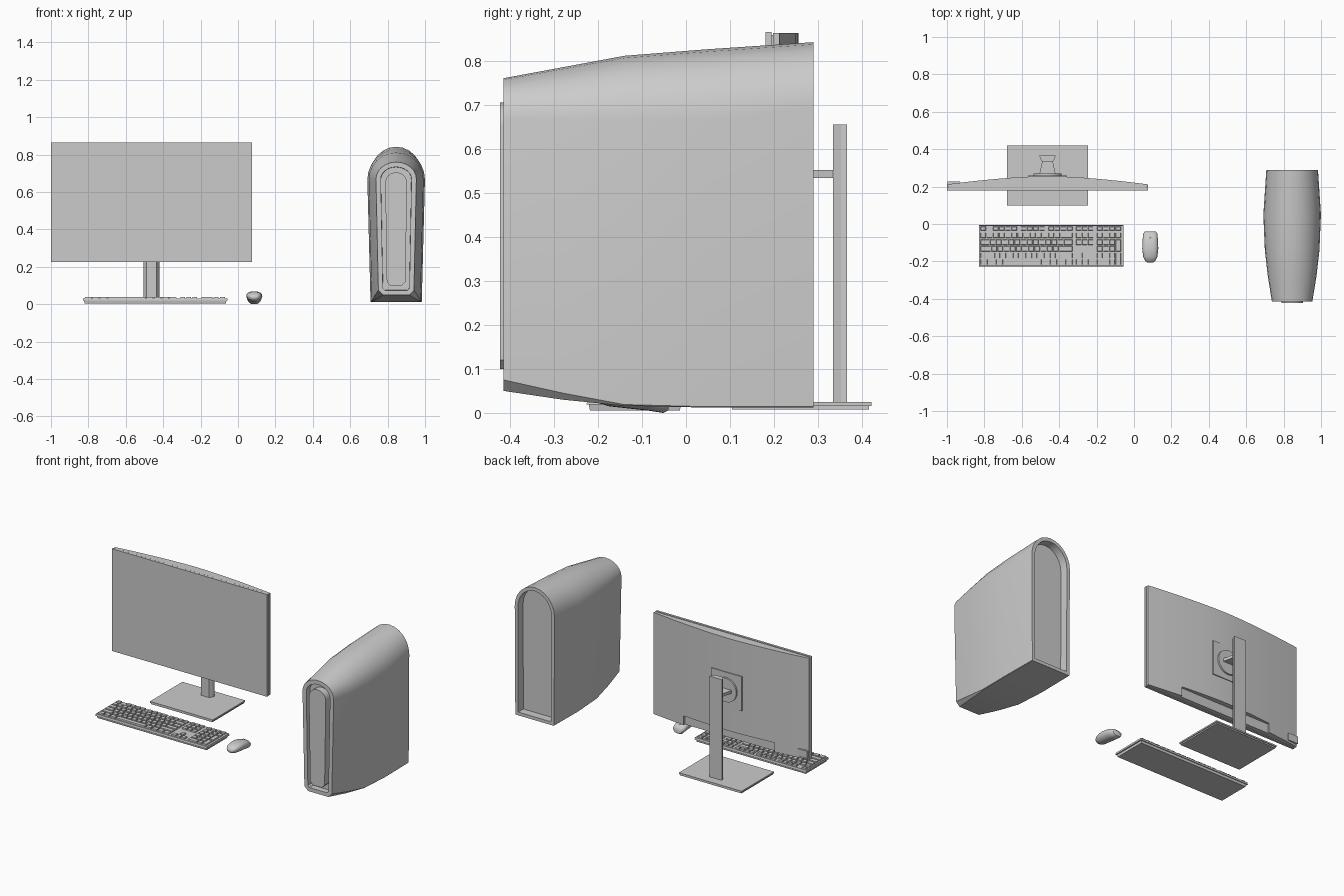
import bpy, bmesh, math
from mathutils import Matrix, Vector

if "Cube" in bpy.data.objects:
    bpy.data.objects.remove(bpy.data.objects["Cube"])


def finish(name, bm, smooth=None):
    bmesh.ops.recalc_face_normals(bm, faces=bm.faces[:])
    me = bpy.data.meshes.new(name)
    bm.to_mesh(me)
    bm.free()
    ob = bpy.data.objects.new(name, me)
    bpy.context.collection.objects.link(ob)
    if smooth:
        bpy.ops.object.select_all(action='DESELECT')
        ob.select_set(True)
        bpy.context.view_layer.objects.active = ob
        bpy.ops.object.shade_smooth_by_angle(angle=math.radians(smooth))
    return ob


def add_box(bm, x0, x1, y0, y1, z0, z1, taper=0.0):
    # box whose top is inset by taper
    lo = [bm.verts.new(p) for p in ((x0, y0, z0), (x1, y0, z0), (x1, y1, z0), (x0, y1, z0))]
    t = taper
    hi = [bm.verts.new(p) for p in ((x0 + t, y0 + t, z1), (x1 - t, y0 + t, z1),
                                    (x1 - t, y1 - t, z1), (x0 + t, y1 - t, z1))]
    bm.faces.new(lo[::-1])
    bm.faces.new(hi)
    for i in range(4):
        j = (i + 1) % 4
        bm.faces.new((lo[i], lo[j], hi[j], hi[i]))


def box(name, *dims, taper=0.0):
    bm = bmesh.new()
    add_box(bm, *dims, taper=taper)
    return finish(name, bm)


def loft(rings):
    # skin between equal-length rings, capped; returns bmesh and the two caps
    bm = bmesh.new()
    vs = [[bm.verts.new(p) for p in r] for r in rings]
    n = len(rings[0])
    for a, b in zip(vs, vs[1:]):
        for i in range(n):
            j = (i + 1) % n
            bm.faces.new((a[i], a[j], b[j], b[i]))
    caps = bm.faces.new(vs[0][::-1]), bm.faces.new(vs[-1])
    bmesh.ops.recalc_face_normals(bm, faces=bm.faces[:])
    return bm, caps


def prism(name, pts, z0, z1, smooth=None):
    bm, _ = loft([[(x, y, z) for x, y in pts] for z in (z0, z1)])
    return finish(name, bm, smooth)


def cylinder(name, r, depth, loc, axis, seg=24):
    bm = bmesh.new()
    bmesh.ops.create_cone(bm, cap_ends=True, segments=seg, radius1=r, radius2=r, depth=depth)
    bm.transform(Matrix.Translation(loc) @ Matrix.Rotation(math.pi / 2, 4, axis))
    return finish(name, bm, 30)


# ---- monitor: thin panel, seam, gently curved back shell ----
MX, MH = -0.4625, 0.5375
box("screen_panel", -1, 0.075, 0.18, 0.194, 0.225, 0.865)
box("screen_seam", -0.993, 0.068, 0.193, 0.2, 0.232, 0.858)
back = [(MX + MH * t, 0.212 + 0.044 * (1 - abs(t) ** 1.6)) for t in [1 - i / 6 for i in range(13)]]
shell = prism("monitor_back", [(-1, 0.198), (0.075, 0.198)] + back, 0.227, 0.863, 20)

# port bay cut into the lower back
cut = box("port_bay_cutter", -0.78, -0.15, 0.225, 0.3, 0.2, 0.285)
cut.hide_render = True
cut.hide_viewport = True
mod = shell.modifiers.new("port_bay", 'BOOLEAN')
mod.object = cut
mod.operation = 'DIFFERENCE'
mod.solver = 'EXACT'
box("control_block", -0.998, -0.93, 0.2, 0.226, 0.24, 0.285)

# ---- monitor stand ----
box("mount_plate", MX - 0.105, MX + 0.105, 0.235, 0.26, 0.435, 0.65)
cylinder("mount_disc", 0.075, 0.012, (MX, 0.264, 0.543), 'X', 32)
prism("stand_arm", [(MX - 0.045, 0.258), (MX + 0.045, 0.258), (MX + 0.027, 0.34), (MX - 0.027, 0.34)], 0.534, 0.552)
prism("stand_pole", [(MX - 0.028, 0.334), (MX + 0.028, 0.334), (MX + 0.04, 0.352),
                     (MX + 0.043, 0.366), (MX - 0.043, 0.366), (MX - 0.04, 0.352)], 0.02, 0.655)
box("stand_base", -0.68, -0.245, 0.1, 0.421, 0.016, 0.025)
box("stand_foot", -0.675, -0.25, 0.104, 0.416, 0.008, 0.016)

# ---- computer tower: lofted arch with recessed ends ----
TX = 0.8455


def arch(y, hb, hs, zb, zt, c, rise, seg=12):
    pts = [(-hb, zb + c), (-hb + c, zb), (hb - c, zb), (hb, zb + c)]
    for i in range(seg + 1):
        a = math.pi * i / seg
        pts.append((hs * math.cos(a), zt - rise + rise * math.sin(a)))
    return [(TX + x, y, z) for x, z in pts]


bm, (front, rear) = loft([
    arch(-0.415, 0.095, 0.108, 0.05, 0.76, 0.025, 0.09),
    arch(-0.28, 0.115, 0.13, 0.03, 0.785, 0.015, 0.12),
    arch(-0.14, 0.13, 0.146, 0.016, 0.811, 0.003, 0.145),
    arch(0.05, 0.137, 0.154, 0.012, 0.826, 0.002, 0.16),
    arch(0.29, 0.134, 0.138, 0.012, 0.842, 0.002, 0.15)])
for cap, rim, move in ((front, 0.026, 0.035), (rear, 0.022, -0.05)):
    # rim, then straight-walled recess
    bmesh.ops.inset_region(bm, faces=[cap], thickness=rim)
    bmesh.ops.inset_region(bm, faces=[cap], thickness=0.001)
    bmesh.ops.translate(bm, verts=cap.verts[:], vec=Vector((0, move, 0)))
finish("tower_case", bm, 35)

bm, (front, rear) = loft([arch(-0.37, 0.05, 0.058, 0.1, 0.705, 0.02, 0.055),
                          arch(-0.422, 0.05, 0.058, 0.1, 0.705, 0.02, 0.055)])
finish("tower_front_panel", bm, 35)

# ---- keyboard ----
bm = bmesh.new()
add_box(bm, -0.83, -0.055, -0.226, -0.006, 0.019, 0.032, 0.002)
add_box(bm, -0.82, -0.065, -0.218, -0.014, 0.005, 0.02, -0.003)
finish("keyboard_body", bm)

ROWS = [-0.024, -0.061, -0.097, -0.133, -0.168, -0.203]
keys = bmesh.new()


def key_row(x, row, widths, unit, tall=0.0):
    # negative widths are gaps
    h = 0.011 if row == 0 else 0.0145
    for w in widths:
        if w > 0:
            add_box(keys, x + 0.002, x + w * unit - 0.002, ROWS[row] - h - tall,
                    ROWS[row] + h, 0.03, 0.04, 0.002)
        x += abs(w) * unit


U, NAV, PAD = 0.033, -0.312, -0.199
main = [[1, -1] + [1] * 4 + [-.5] + [1] * 4 + [-.5] + [1] * 4, [1] * 13 + [2],
        [1.5] + [1] * 12 + [1.5], [1.75] + [1] * 11 + [2.25],
        [2.25] + [1] * 10 + [2.75], [1.25] * 3 + [6.25] + [1.25] * 4]
nav = [[1] * 3, [1] * 3, [1] * 3, [], [-1, 1], [1] * 3]
pad = [[1] * 4, [1] * 4, [1] * 3, [1] * 3, [1] * 3, [2, 1]]
for r in range(6):
    key_row(-0.822, r, main[r], U)
    key_row(NAV, r, nav[r], 0.032)
    key_row(PAD, r, pad[r], U)
for r in (2, 4):
    key_row(PAD + 3 * U, r, [1], U, 0.035)
finish("keyboard_keys", keys)

# ---- mouse ----
rings = []
for y, w, zt, zb in [(-0.206, 0.014, 0.042, 0.03), (-0.198, 0.027, 0.053, 0.022),
                     (-0.175, 0.038, 0.064, 0.015), (-0.13, 0.043, 0.068, 0.01),
                     (-0.085, 0.041, 0.062, 0.005), (-0.052, 0.038, 0.05, 0.0),
                     (-0.04, 0.03, 0.038, 0.006)]:
    ring = []
    for i in range(20):
        a = math.tau * i / 20
        c, s = math.cos(a), math.sin(a)
        ww = w if s >= -0.01 else w * (1 + 0.25 * s)
        mid = zb + (zt - zb) * 0.55
        rise = zt - mid if s > 0 else mid - zb
        ring.append((0.087 + ww * math.copysign(abs(c) ** 0.7, c), y,
                     mid + rise * math.copysign(abs(s) ** 0.8, s)))
    rings.append(ring)
bm, _ = loft(rings)
finish("mouse_body", bm, 50)
cylinder("mouse_wheel", 0.012, 0.007, (0.087, -0.07, 0.048), 'Y', 16)
